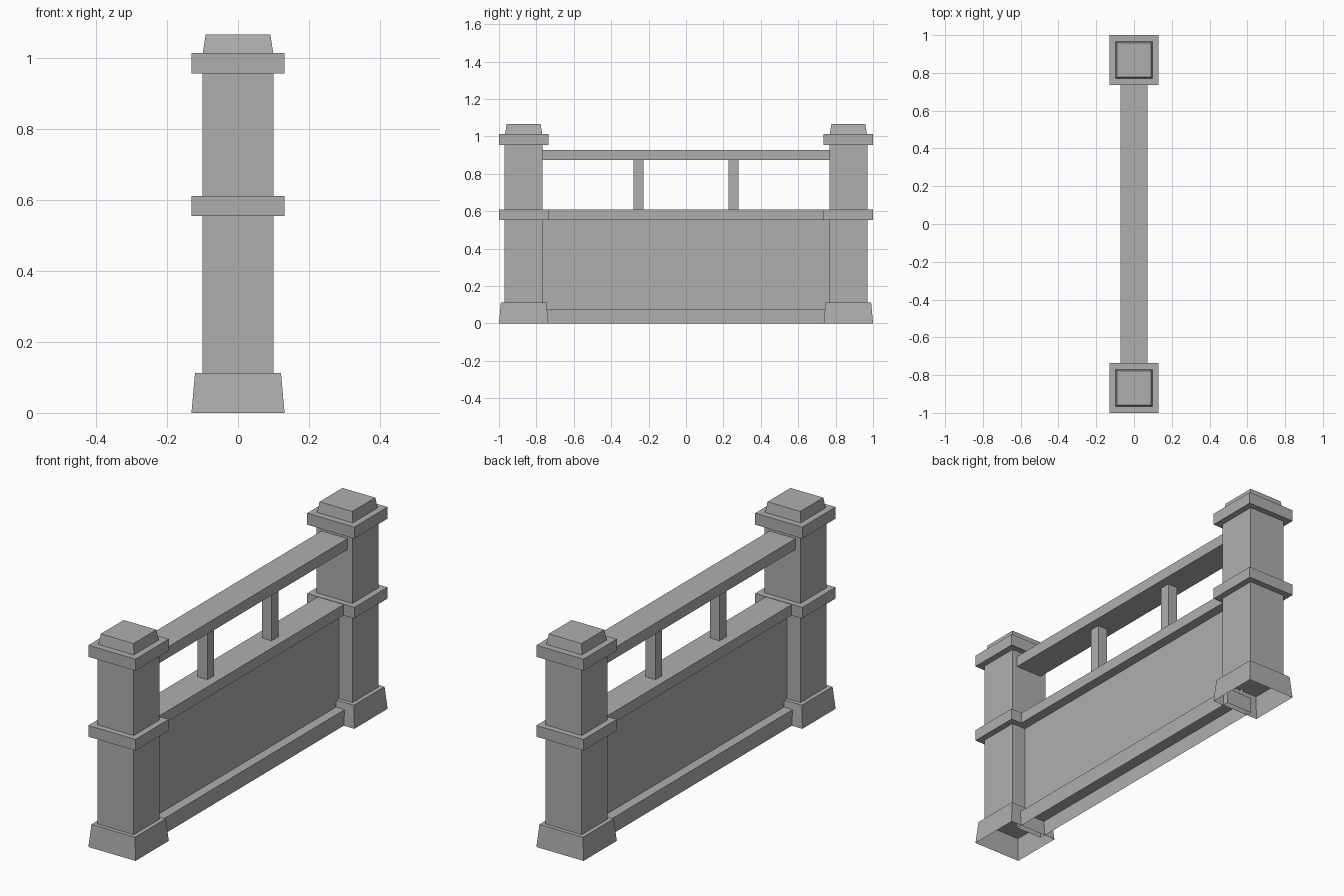
import bpy, bmesh

if "Cube" in bpy.data.objects:
    bpy.data.objects.remove(bpy.data.objects["Cube"])

grey = bpy.data.materials.new("stone_grey")
grey.diffuse_color = (0.43, 0.43, 0.43, 1)
grey.use_nodes = True
grey.node_tree.nodes["Principled BSDF"].inputs["Base Color"].default_value = grey.diffuse_color


def block(name, y, half_x, half_y, z0, z1, taper=0.0, drop=()):
    """Box from z0 to z1, optionally narrower at the top, with hidden faces left open."""
    bm = bmesh.new()
    bmesh.ops.create_cube(bm, size=2)
    open_faces = [f for f in bm.faces
                  if ("bottom" in drop and f.normal.z < -0.5)
                  or ("top" in drop and f.normal.z > 0.5)
                  or ("ends" in drop and abs(f.normal.y) > 0.5)]
    bmesh.ops.delete(bm, geom=open_faces, context='FACES')
    for v in bm.verts:
        top = v.co.z > 0
        inset = taper if top else 0.0
        v.co.x *= half_x - inset
        v.co.y *= half_y - inset
        v.co.z = z1 if top else z0
    mesh = bpy.data.meshes.new(name)
    bm.to_mesh(mesh)
    bm.free()
    mesh.materials.append(grey)
    ob = bpy.data.objects.new(name, mesh)
    ob.location.y = y
    bpy.context.collection.objects.link(ob)
    return ob


# End posts and balusters, mirrored front to back
for side, s in (("front", -1), ("back", 1)):
    y = s * 0.868
    block(side + "_post_base", y, 0.131, 0.132, 0, 0.112, 0.01, ("bottom",))
    block(side + "_post_shaft", y, 0.10, 0.102, 0.112, 0.955, 0, ("top", "bottom"))
    block(side + "_post_middle_band", y, 0.131, 0.132, 0.554, 0.61)
    block(side + "_post_top_band", y, 0.131, 0.132, 0.955, 1.013)
    block(side + "_post_cap", y, 0.099, 0.099, 1.013, 1.065, 0.008, ("bottom",))
    block(side + "_baluster", s * 0.255, 0.027, 0.027, 0.608, 0.873, 0, ("top", "bottom"))

# Wall between the posts
block("wall_skirting", 0, 0.072, 0.766, 0, 0.078, 0, ("bottom",))
block("wall_panel", 0, 0.024, 0.766, 0.078, 0.554, 0, ("top", "bottom", "ends"))
block("wall_coping", 0, 0.072, 0.736, 0.554, 0.608, 0, ("ends",))

# Handrail
block("handrail", 0, 0.072, 0.766, 0.873, 0.928, 0, ("ends",))
